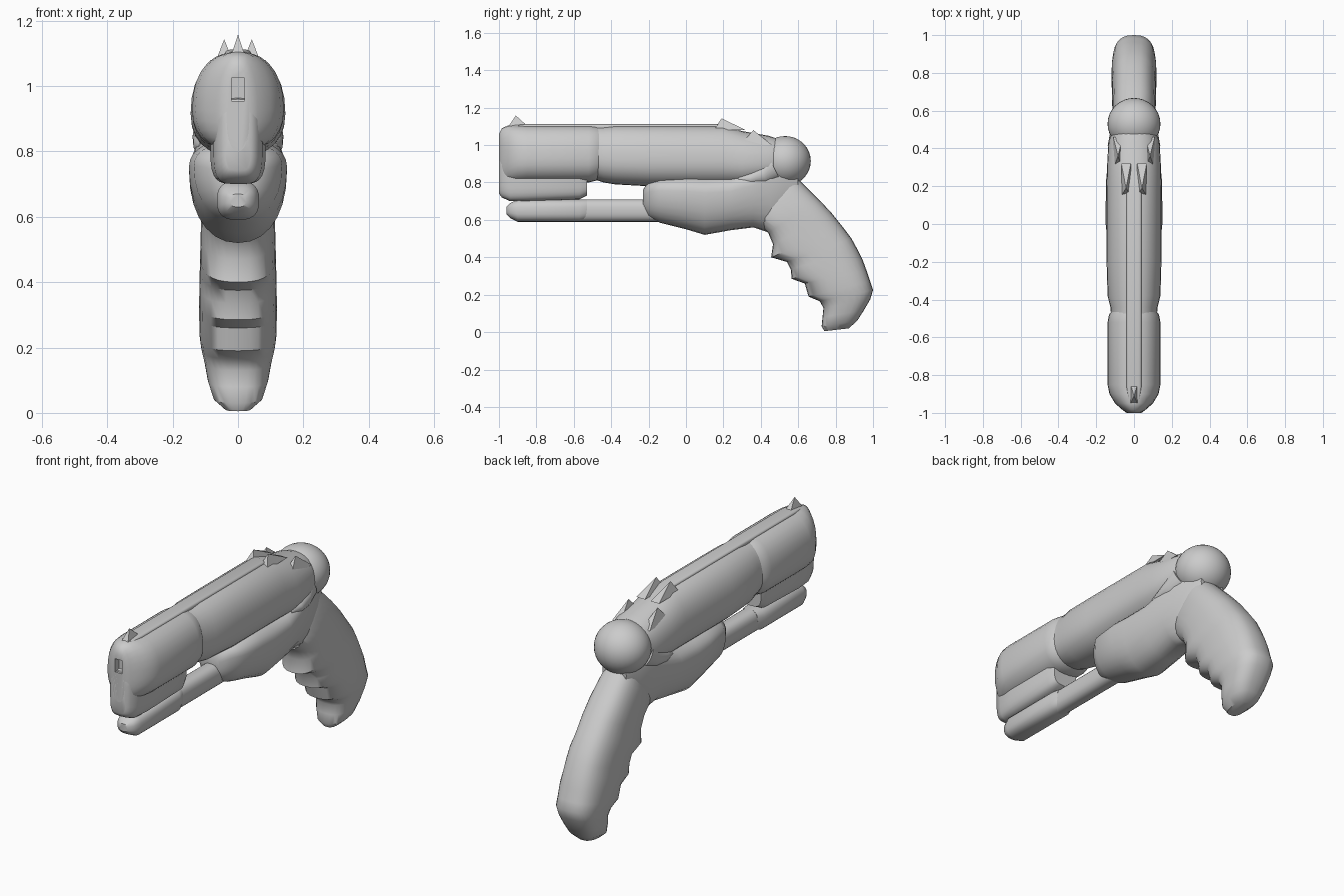
import bpy, bmesh, math
from mathutils import Vector

cube = bpy.data.objects.get("Cube")
if cube:
    bpy.data.objects.remove(cube)

grey = bpy.data.materials.new("plain grey")
grey.use_nodes = True
COLOUR = (0.6, 0.6, 0.6, 1)
grey.diffuse_color = COLOUR
grey.node_tree.nodes["Principled BSDF"].inputs["Base Color"].default_value = COLOUR


def finish(name, bm, angle=40):
    bmesh.ops.recalc_face_normals(bm, faces=bm.faces)
    mesh = bpy.data.meshes.new(name)
    bm.to_mesh(mesh)
    bm.free()
    mesh.materials.append(grey)
    obj = bpy.data.objects.new(name, mesh)
    bpy.context.collection.objects.link(obj)
    bpy.ops.object.select_all(action='DESELECT')
    obj.select_set(True)
    bpy.context.view_layer.objects.active = obj
    bpy.ops.object.shade_smooth_by_angle(angle=math.radians(angle))
    return obj


def loft(name, stations, mid=0.5, power=2.0, sides=28):
    """Skin rounded rings; each station is (low y, low z, high y, high z, half width)."""
    bm = bmesh.new()
    rings = []
    for ly, lz, hy, hz, w in stations:
        low, high = Vector((0, ly, lz)), Vector((0, hy, hz))
        centre = low.lerp(high, mid)
        ring = []
        for i in range(sides):
            a = math.tau * i / sides
            c, s = math.cos(a), math.sin(a)
            x = math.copysign(abs(c) ** (2 / power), c) * w
            end = high if s > 0 else low
            p = centre.lerp(end, abs(s) ** (2 / power))
            ring.append(bm.verts.new((x, p.y, p.z)))
        rings.append(ring)
    for r, q in zip(rings, rings[1:]):
        for i in range(sides):
            j = (i + 1) % sides
            bm.faces.new((r[i], r[j], q[j], q[i]))
    bm.faces.new(rings[0])
    bm.faces.new(rings[-1])
    return finish(name, bm)


def upright(rows):
    """Turn (y, low z, high z, half width) rows into vertical stations."""
    return [(y, lo, y, hi, w) for y, lo, hi, w in rows]


def spike(name, x, y, z, width, front, back, height):
    """Small pointed sight with its peak above (x, y)."""
    bm = bmesh.new()
    base = [bm.verts.new((x + sx * width, y + dy, z))
            for sx, dy in ((-1, -front), (1, -front), (1, back), (-1, back))]
    tip = bm.verts.new((x, y, z + height))
    bm.faces.new(base)
    for i in range(4):
        bm.faces.new((base[i], base[(i + 1) % 4], tip))
    return finish(name, bm)


# Barrel and heavier muzzle block
loft("barrel", upright([
    (-0.50, 0.82, 1.10, 0.12), (-0.44, 0.80, 1.10, 0.125),
    (-0.38, 0.79, 1.105, 0.14), (-0.20, 0.78, 1.105, 0.145),
    (0.20, 0.78, 1.105, 0.145), (0.30, 0.78, 1.075, 0.143),
    (0.44, 0.80, 1.05, 0.135), (0.50, 0.83, 1.03, 0.11)]), mid=0.42, power=2.2)
muzzle = loft("muzzle_block", upright([
    (-1.0, 0.80, 1.06, 0.035), (-0.985, 0.80, 1.09, 0.06),
    (-0.95, 0.80, 1.105, 0.10), (-0.90, 0.80, 1.105, 0.13),
    (-0.85, 0.80, 1.105, 0.14), (-0.52, 0.80, 1.105, 0.14),
    (-0.48, 0.81, 1.10, 0.132), (-0.45, 0.83, 1.09, 0.11)]), mid=0.42, power=2.3)

# Shallow bore cut into the muzzle
bpy.ops.mesh.primitive_cube_add(size=1, location=(0, -1.0, 0.99))
cutter = bpy.context.object
cutter.name = "bore_cutter"
cutter.scale = (0.04, 0.06, 0.07)
cutter.hide_render = True
cut = muzzle.modifiers.new("bore", 'BOOLEAN')
cut.operation = 'DIFFERENCE'
cut.object = cutter
bpy.context.view_layer.objects.active = muzzle
bpy.ops.object.modifier_apply(modifier="bore")
bpy.data.objects.remove(cutter)

# Lug beneath the muzzle, then the bar and rod below it
loft("muzzle_lug", upright([
    (-1.0, 0.74, 0.94, 0.04), (-0.985, 0.72, 0.96, 0.06),
    (-0.94, 0.70, 0.97, 0.075), (-0.85, 0.70, 0.97, 0.085),
    (-0.57, 0.71, 0.95, 0.085), (-0.53, 0.73, 0.93, 0.07)]), power=4)
loft("lower_bar", upright([
    (-0.96, 0.63, 0.67, 0.025), (-0.94, 0.61, 0.69, 0.05),
    (-0.90, 0.59, 0.71, 0.065), (-0.57, 0.59, 0.71, 0.065),
    (-0.53, 0.60, 0.71, 0.05)]), power=2.6)
loft("ejector_rod", upright([
    (-0.58, 0.59, 0.71, 0.05), (-0.15, 0.59, 0.71, 0.05)]), power=2.5)

# Raised rib along the top
loft("top_rib", upright([
    (-0.93, 1.06, 1.105, 0.03), (-0.86, 1.06, 1.112, 0.04),
    (0.18, 1.06, 1.112, 0.04), (0.28, 1.04, 1.08, 0.04)]), power=5)

# Bulging frame which rises toward the hammer
loft("frame", upright([
    (-0.23, 0.65, 0.76, 0.05), (-0.20, 0.61, 0.81, 0.095),
    (-0.14, 0.585, 0.83, 0.135), (0.0, 0.55, 0.84, 0.15),
    (0.10, 0.52, 0.84, 0.15), (0.24, 0.545, 0.84, 0.147),
    (0.36, 0.56, 0.88, 0.135), (0.45, 0.53, 0.94, 0.12),
    (0.53, 0.58, 0.92, 0.10), (0.60, 0.68, 0.86, 0.07)]), mid=0.7, power=2.2)

# Straps sloping from the round hammer to the frame
for side, x in (("left", 0.085), ("right", -0.085)):
    strap = loft(side + "_strap", [
        (0.28, 0.79, 0.28, 0.84, 0.035), (0.35, 0.78, 0.34, 0.86, 0.052),
        (0.43, 0.79, 0.40, 0.90, 0.054), (0.50, 0.82, 0.43, 0.96, 0.045)])
    strap.location.x = x

# Round hammer
bpy.ops.mesh.primitive_uv_sphere_add(segments=32, ring_count=18, radius=0.14,
                                     location=(0, 0.53, 0.915))
hammer = bpy.context.object
hammer.name = "round_hammer"
hammer.scale = (1, 0.98, 0.95)
hammer.data.materials.append(grey)
bpy.ops.object.shade_smooth()

# Curved grip with finger ridges; low = front edge, high = back edge
loft("grip", [
    (0.40, 0.66, 0.58, 0.84, 0.09), (0.37, 0.59, 0.63, 0.79, 0.105),
    (0.44, 0.53, 0.71, 0.71, 0.112), (0.465, 0.47, 0.78, 0.635, 0.114),
    (0.455, 0.40, 0.84, 0.56, 0.116), (0.54, 0.375, 0.885, 0.50, 0.117),
    (0.56, 0.335, 0.915, 0.445, 0.118), (0.565, 0.285, 0.945, 0.385, 0.119),
    (0.635, 0.26, 0.965, 0.33, 0.119), (0.655, 0.19, 0.985, 0.27, 0.117),
    (0.715, 0.165, 1.0, 0.225, 0.112), (0.735, 0.13, 0.985, 0.175, 0.102),
    (0.73, 0.08, 0.95, 0.115, 0.092), (0.725, 0.03, 0.915, 0.06, 0.075),
    (0.74, 0.005, 0.87, 0.02, 0.04)], power=2.6)

# Sights and small ears behind them
spike("front_sight", 0, -0.91, 1.09, 0.022, 0.045, 0.075, 0.068)
for side, s in (("left", 1), ("right", -1)):
    spike(side + "_rear_sight", s * 0.042, 0.19, 1.08, 0.025, 0.04, 0.13, 0.063)
    spike(side + "_ear", s * 0.085, 0.36, 1.0, 0.025, 0.07, 0.10, 0.08)
